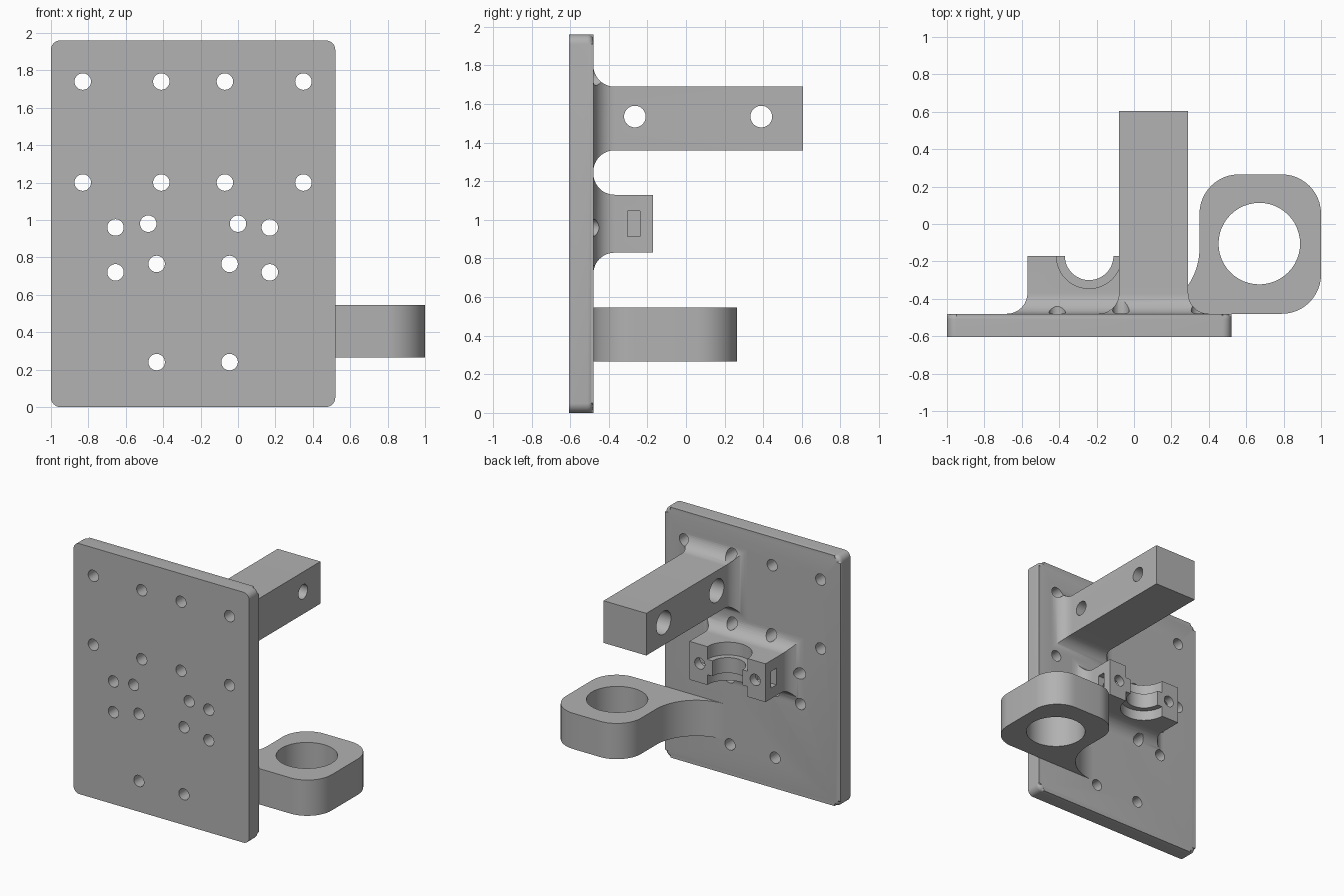
import bpy
import bmesh
from math import sin, cos, radians, pi
from mathutils import Matrix, Vector

cube = bpy.data.objects.get("Cube")
if cube:
    bpy.data.objects.remove(cube, do_unlink=True)

grey = bpy.data.materials.new("plain grey")
grey.use_nodes = True
COLOUR = (0.445, 0.445, 0.445, 1)
grey.diffuse_color = COLOUR
grey.node_tree.nodes["Principled BSDF"].inputs["Base Color"].default_value = COLOUR

FRONT, BACK = -0.605, -0.48   # plate faces


def finish(name, bm):
    bmesh.ops.recalc_face_normals(bm, faces=bm.faces[:])
    mesh = bpy.data.meshes.new(name)
    bm.to_mesh(mesh)
    bm.free()
    mesh.materials.append(grey)
    obj = bpy.data.objects.new(name, mesh)
    bpy.context.collection.objects.link(obj)
    return obj


def arc(cx, cy, r, start, end, steps=12):
    angles = [radians(start + (end - start) * i / steps) for i in range(steps + 1)]
    return [(cx + r * cos(a), cy + r * sin(a)) for a in angles]


def loft(bm, rings):
    loops = [[bm.verts.new(p) for p in ring] for ring in rings]
    for a, b in zip(loops, loops[1:]):
        for i in range(len(a)):
            j = (i + 1) % len(a)
            bm.faces.new((a[i], a[j], b[j], b[i]))
    bm.faces.new(loops[0])
    bm.faces.new(loops[-1])
    return loops


def add_cylinder(bm, centre, r, length, axis):
    turn = {"x": Matrix.Rotation(pi / 2, 4, "Y"),
            "y": Matrix.Rotation(pi / 2, 4, "X"),
            "z": Matrix.Identity(4)}[axis]
    bmesh.ops.create_cone(bm, cap_ends=True, segments=48, radius1=r, radius2=r,
                          depth=length, matrix=Matrix.Translation(centre) @ turn)


def cylinders(name, centres, r, length, axis):
    bm = bmesh.new()
    for c in centres:
        add_cylinder(bm, c, r, length, axis)
    return finish(name, bm)


def activate(obj):
    bpy.ops.object.select_all(action="DESELECT")
    obj.select_set(True)
    bpy.context.view_layer.objects.active = obj


def cut(obj, cutter, keep=False):
    mod = obj.modifiers.new("cut", "BOOLEAN")
    mod.operation, mod.solver, mod.object = "DIFFERENCE", "EXACT", cutter
    activate(obj)
    bpy.ops.object.modifier_apply(modifier=mod.name)
    if not keep:
        bpy.data.objects.remove(cutter, do_unlink=True)


def flared_block(name, x0, x1, z0, z1, y_end, r=0.11):
    """Square bar leaving the plate through a concave fillet."""
    steps = [(BACK - 0.03, r)]
    for i in range(13):
        t = radians(7.5 * i)
        steps.append((BACK + r * (1 - cos(t)), r * (1 - sin(t))))
    steps.append((y_end, 0))
    bm = bmesh.new()
    loft(bm, [[(x0 - o, y, z0 - o), (x1 + o, y, z0 - o),
               (x1 + o, y, z1 + o), (x0 - o, y, z1 + o)] for y, o in steps])
    return finish(name, bm)


# Base plate with rounded corners and a softened back edge
r = 0.05
outline = (arc(0.52 - r, 1.96 - r, r, 0, 90, 8) + arc(-1 + r, 1.96 - r, r, 90, 180, 8)
           + arc(-1 + r, r, r, 180, 270, 8) + arc(0.52 - r, r, r, 270, 360, 8))
bm = bmesh.new()
loops = loft(bm, [[(x, y, z) for x, z in outline] for y in (FRONT, BACK)])
rim = [e for e in bm.edges if all(v in loops[1] for v in e.verts)]
bmesh.ops.bevel(bm, geom=rim, offset=0.03, segments=5, profile=0.5, affect="EDGES")
plate = finish("base_plate", bm)

# Square bar with two counterbored cross holes
bar = flared_block("support_bar", -0.08, 0.29, 1.36, 1.69, 0.605)
spots = [(y, 1.535) for y in (-0.265, 0.39)]
cut(bar, cylinders("bore", [(0.1, y, z) for y, z in spots], 0.056, 1, "x"))
cut(bar, cylinders("counterbore", [(-0.1, y, z) for y, z in spots], 0.09, 0.44, "x"))

# Half-round clamp with a narrower lip at mid height
MID = -0.24
clamp = flared_block("groove_clamp", -0.57, 0.09, 0.83, 1.13, -0.17)
cut(clamp, cylinders("neck", [(MID, -0.17, 1)], 0.13, 1, "z"))
cut(clamp, cylinders("collars", [(MID, -0.17, 1.13), (MID, -0.17, 0.81)], 0.175, 0.2, "z"))

# Nut slots in both sides of the clamp
bm = bmesh.new()
for side in (-1, 1):
    place = Matrix.Translation((MID + side * 0.28, -0.27, 0.98))
    bmesh.ops.create_cube(bm, size=1, matrix=place @ Matrix.Diagonal((0.22, 0.066, 0.13, 1)))
cut(clamp, finish("slots", bm))

# Side ring, swept into the plate by a large concave web
profile = (arc(0, -0.13, 0.35, -90, 0, 24) + arc(0.56, 0.055, 0.21, 180, 90)
           + arc(0.79, 0.055, 0.21, 90, 0) + arc(0.79, -0.27, 0.21, 0, -90))
bm = bmesh.new()
loft(bm, [[(x, y, z) for x, y in profile] for z in (0.265, 0.545)])
ring = finish("side_ring", bm)
cut(ring, cylinders("ring_bore", [(0.67, -0.105, 0.4)], 0.218, 1, "z"))

# Screw holes drilled through the plate and whatever stands on it
holes = [(x, z) for x in (-0.83, -0.41, -0.07, 0.35) for z in (1.2, 1.74)]
holes += [(x, z) for x in (-0.655, 0.17) for z in (0.72, 0.96)]
holes += [(x, z) for x in (-0.435, -0.045) for z in (0.24, 0.765)]
holes += [(-0.48, 0.98), (0, 0.98)]
drill = cylinders("drill", [(x, -0.4, z) for x, z in holes], 0.044, 0.6, "y")
for part in (plate, bar, clamp):
    cut(part, drill, keep=True)
bpy.data.objects.remove(drill, do_unlink=True)

for part in (plate, bar, clamp, ring):
    activate(part)
    bpy.ops.object.shade_smooth_by_angle(angle=radians(30))
